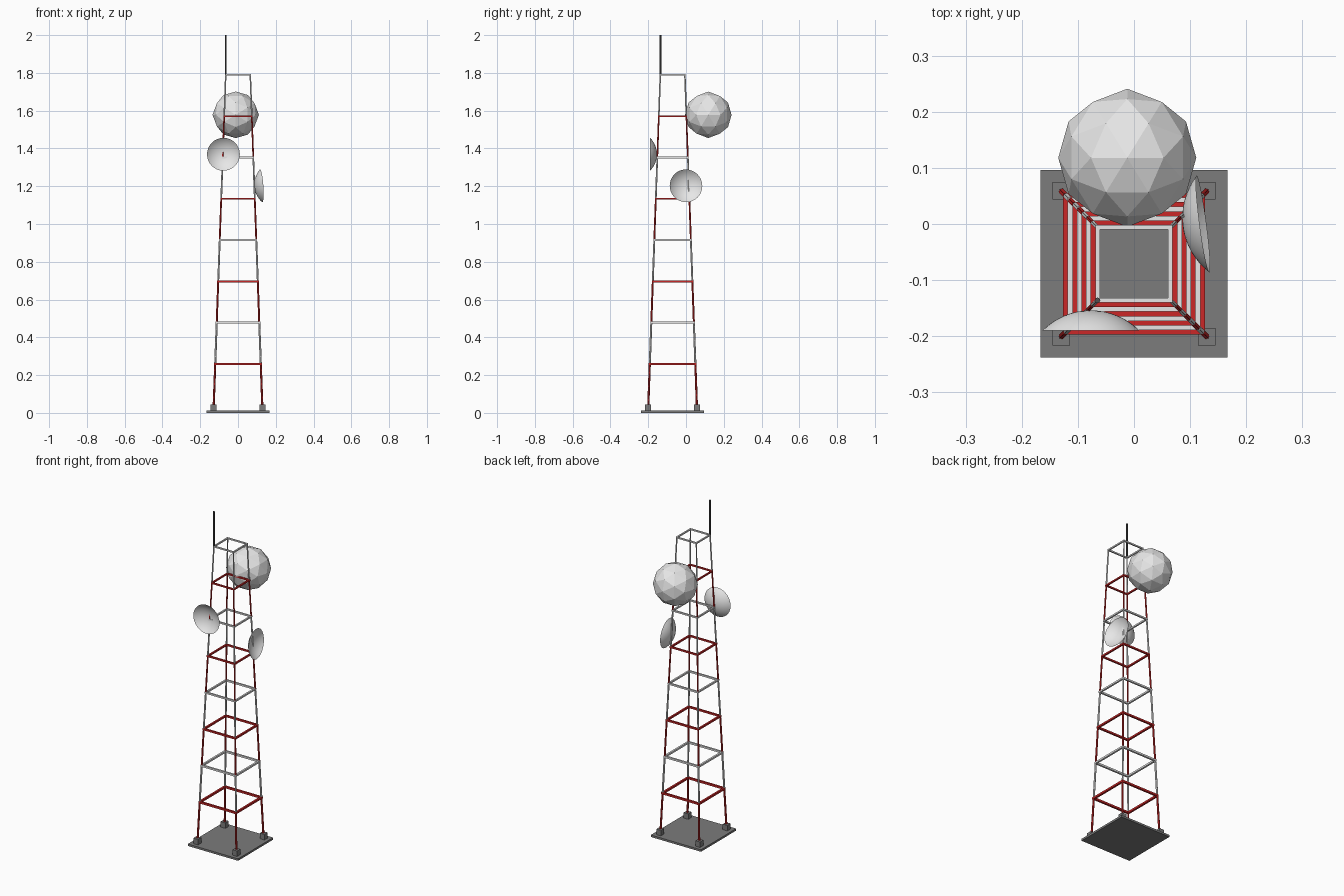
import bpy, bmesh, math
from mathutils import Vector, Matrix

cube = bpy.data.objects.get("Cube")
if cube:
    bpy.data.objects.remove(cube, do_unlink=True)

CY = -0.071                 # tower axis in y
LEG_BASE, LEG_TOP = 0.13, 0.065
BAYS, TOWER_TOP, FOOT_Z = 8, 1.79, 0.04
DISH_R = 0.123


def material(name, rgb):
    m = bpy.data.materials.new(name)
    m.use_nodes = True
    m.diffuse_color = (*rgb, 1)
    m.node_tree.nodes["Principled BSDF"].inputs["Base Color"].default_value = (*rgb, 1)
    return m


RED = material("signal red", (0.6, 0.02, 0.02))
WHITE = material("off white", (0.8, 0.8, 0.8))
GREY = material("concrete grey", (0.2, 0.2, 0.2))
DARK = material("dark metal", (0.08, 0.08, 0.08))


def finish(name, bm, mat, smooth=False):
    mesh = bpy.data.meshes.new(name)
    bm.to_mesh(mesh)
    bm.free()
    mesh.materials.append(mat)
    for p in mesh.polygons:
        p.use_smooth = smooth
    obj = bpy.data.objects.new(name, mesh)
    bpy.context.collection.objects.link(obj)
    return obj


def box(bm, centre, size):
    bmesh.ops.create_cube(bm, size=1, matrix=Matrix.Translation(centre) @ Matrix.Diagonal((*size, 1)))


def rod(bm, a, b, r1, r2, sides=6):
    d = b - a
    turn = d.to_track_quat('Z', 'Y').to_matrix().to_4x4()
    bmesh.ops.create_cone(bm, cap_ends=True, segments=sides, radius1=r1, radius2=r2,
                          depth=d.length, matrix=Matrix.Translation((a + b) / 2) @ turn)


def half_width(z):
    return LEG_BASE + (LEG_TOP - LEG_BASE) * z / TOWER_TOP


def thickness(z):
    return 0.012 - 0.004 * z / TOWER_TOP


def corners(z):
    w = half_width(z)
    return [Vector((sx * w, CY + sy * w, z)) for sx, sy in ((-1, -1), (1, -1), (1, 1), (-1, 1))]


# Base plate and four feet
bm = bmesh.new()
box(bm, (0, CY, 0.006), (0.334, 0.334, 0.012))
finish("base_plate", bm, GREY)
bm = bmesh.new()
for c in corners(0):
    box(bm, (c.x, c.y, 0.028), (0.031, 0.031, 0.034))
finish("feet", bm, GREY)

# Tower bays: leg sections with a square ring on top, alternating colours
step = (TOWER_TOP - FOOT_Z) / BAYS
for i in range(BAYS):
    z0, z1 = FOOT_Z + i * step, FOOT_Z + (i + 1) * step
    mat = WHITE if i % 2 else RED
    bm = bmesh.new()
    for a, b in zip(corners(z0), corners(z1)):
        rod(bm, a, b, thickness(z0) / 2, thickness(z1) / 2)
    finish(f"leg_section_{i + 1}", bm, mat)
    bm = bmesh.new()
    w, t = half_width(z1), thickness(z1)
    for s in (-1, 1):
        box(bm, (0, CY + s * w, z1), (2 * w + t, t, t))
        box(bm, (s * w, CY, z1), (t, 2 * w - t, t))
    finish(f"ring_{i + 1}", bm, mat)

# Whip antenna on the front right corner
bm = bmesh.new()
foot = corners(TOWER_TOP)[0]
rod(bm, foot, Vector((foot.x, foot.y, 2)), 0.005, 0.005, 8)
finish("whip_antenna", bm, DARK)

# Faceted radome, turned so an edge lies on top
bm = bmesh.new()
golden = (1 + math.sqrt(5)) / 2
bmesh.ops.create_icosphere(bm, subdivisions=2, radius=DISH_R,
                           matrix=Matrix.Rotation(-math.atan(1 / golden), 4, 'Y'))
finish("radome", bm, WHITE).location = (-0.012, 0.118, 1.578)


# Dishes: shallow spherical bowls, rim at the origin, open towards +z
def dish(name, rim_centre, facing, segments=32, rows=8, angle=math.pi / 4):
    bm = bmesh.new()
    drop = DISH_R * math.cos(angle)
    profile = [bm.verts.new((DISH_R * math.sin(angle * k / rows), 0,
                             drop - DISH_R * math.cos(angle * k / rows))) for k in range(rows + 1)]
    edges = [bm.edges.new(pair) for pair in zip(profile, profile[1:])]
    bmesh.ops.spin(bm, geom=profile + edges, cent=(0, 0, 0), axis=(0, 0, 1),
                   angle=2 * math.pi, steps=segments)
    bmesh.ops.remove_doubles(bm, verts=bm.verts, dist=0.0005)
    bm.normal_update()
    # Inner side faces out of the bowl
    flipped = [f for f in bm.faces if f.normal.z < 0]
    bmesh.ops.reverse_faces(bm, faces=flipped)
    obj = finish(name, bm, WHITE, smooth=True)
    turn = Vector(facing).to_track_quat('Z', 'Y').to_matrix().to_4x4()
    obj.matrix_world = Matrix.Translation(rim_centre) @ turn


dish("front_dish", (-0.077, -0.19, 1.369), (0, -1, 0))
dish("left_dish", (0.123, 0.0, 1.202), (0.99, 0.13, 0.07))
